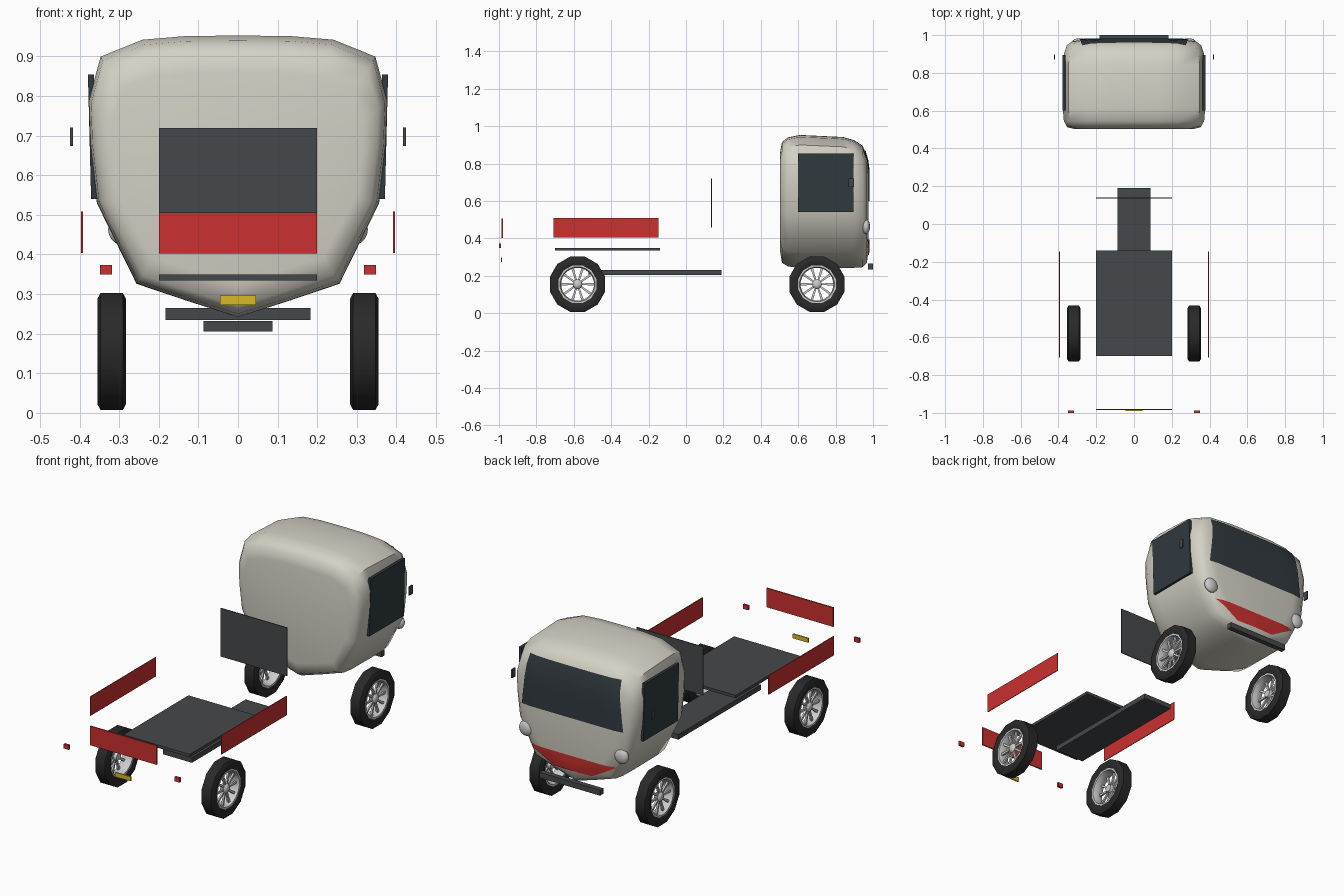
import bpy, bmesh, math
from mathutils import Vector
from mathutils.bvhtree import BVHTree

if "Cube" in bpy.data.objects:
    bpy.data.objects.remove(bpy.data.objects["Cube"])


def material(name, rgb):
    m = bpy.data.materials.new(name)
    m.diffuse_color = (*rgb, 1)
    m.use_nodes = True
    m.node_tree.nodes["Principled BSDF"].inputs["Base Color"].default_value = m.diffuse_color
    return m


CREAM = material("cream", (0.66, 0.64, 0.56))
RED = material("red", (0.6, 0.03, 0.03))
DARK = material("dark", (0.06, 0.065, 0.07))
RUBBER = material("rubber", (0.022, 0.022, 0.022))
GLASS = material("glass", (0.03, 0.042, 0.05))
YELLOW = material("yellow", (0.7, 0.48, 0.02))
SILVER = material("silver", (0.7, 0.7, 0.7))


def finish(bm, name, mat, smooth=None):
    bmesh.ops.recalc_face_normals(bm, faces=bm.faces)
    mesh = bpy.data.meshes.new(name)
    bm.to_mesh(mesh)
    bm.free()
    ob = bpy.data.objects.new(name, mesh)
    bpy.context.collection.objects.link(ob)
    mesh.materials.append(mat)
    if smooth:
        bpy.ops.object.select_all(action='DESELECT')
        ob.select_set(True)
        bpy.context.view_layer.objects.active = ob
        bpy.ops.object.shade_smooth_by_angle(angle=math.radians(smooth))
    return ob


def box(name, x, y, z, mat, lean=0.0):
    """Box from (min, max) ranges; lean shifts the bottom edge in x."""
    bm = bmesh.new()
    bmesh.ops.create_cube(bm, size=1)
    for v in bm.verts:
        low = v.co.z < 0
        v.co = [r[0] + (c + 0.5) * (r[1] - r[0]) for r, c in zip((x, y, z), v.co)]
        if low:
            v.co.x += lean
    return finish(bm, name, mat)


def skin(bm, rings, closed=False):
    """Join equal rings of vertices with quads."""
    n = len(rings[0])
    pairs = list(zip(rings, rings[1:])) + ([(rings[-1], rings[0])] if closed else [])
    for a, b in pairs:
        for i in range(n):
            j = (i + 1) % n
            bm.faces.new((a[i], a[j], b[j], b[i]))


# Cab: rounded shell lofted along y from one tapering cross-section
half = [(0, 1), (0.35, 0.998), (0.64, 0.985), (0.92, 0.925), (1, 0.77), (0.99, 0.62),
        (0.945, 0.41), (0.68, 0.12), (0.35, 0.06), (0, 0)]
section = half + [(-x, t) for x, t in half[-2:0:-1]]
stations = [(0.503, 0.84, 0.86, 0.33), (0.513, 0.94, 0.915, 0.27), (0.545, 0.985, 0.94, 0.25),
            (0.61, 1, 0.953, 0.242), (0.84, 1, 0.942, 0.242), (0.9, 0.985, 0.925, 0.243),
            (0.945, 0.945, 0.895, 0.246), (0.967, 0.87, 0.84, 0.27), (0.977, 0.7, 0.76, 0.34)]
bm = bmesh.new()
rings = [[bm.verts.new((x * s * 0.377, y, lo + t * (hi - lo))) for x, t in section]
         for y, s, hi, lo in stations]
skin(bm, rings)
bm.faces.new(rings[0])
bm.faces.new(rings[-1])
bm.normal_update()
cab_tree = BVHTree.FromBMesh(bm)
finish(bm, "cab", CREAM, 50)


def cab_patch(name, top, bottom, mat, nx=12, nz=5):
    """Sheet laid on the cab face; top and bottom are (half width, z)."""
    bm = bmesh.new()
    rows = []
    for k in range(nz + 1):
        f = k / nz
        w = top[0] + (bottom[0] - top[0]) * f
        z = top[1] + (bottom[1] - top[1]) * f
        row = []
        for i in range(nx + 1):
            x = w * (2 * i / nx - 1)
            hit = cab_tree.ray_cast(Vector((x, 2, z)), Vector((0, -1, 0)))[0]
            row.append(bm.verts.new((x, (hit.y if hit else 0.95) + 0.005, z)))
        rows.append(row)
    for a, b in zip(rows, rows[1:]):
        for i in range(nx):
            bm.faces.new((a[i], b[i], b[i + 1], a[i + 1]))
    return finish(bm, name, mat, 50)


cab_patch("windshield", (0.275, 0.87), (0.305, 0.6), GLASS)
cab_patch("grille", (0.262, 0.395), (0.115, 0.312), RED)
box("front_bumper", (-0.183, 0.183), (0.972, 1.0), (0.235, 0.265), DARK)

# Load bed and chassis
box("chassis_beam", (-0.087, 0.087), (-0.52, 0.19), (0.205, 0.232), DARK)
box("bed_floor", (-0.2, 0.2), (-0.7, -0.14), (0.334, 0.35), DARK)
box("bed_headboard", (-0.2, 0.2), (0.134, 0.139), (0.457, 0.72), DARK)
box("tailgate", (-0.2, 0.2), (-0.986, -0.979), (0.402, 0.506), RED)
box("number_plate", (-0.046, 0.046), (-0.99, -0.983), (0.273, 0.297), YELLOW)


def lathe(name, profile, centre, mat, steps, closed, smooth):
    """Spin an (x, radius) profile about the x axis."""
    bm = bmesh.new()
    rings = []
    for x, r in profile:
        ring = []
        for i in range(steps):
            a = 2 * math.pi * (i + 0.5) / steps
            ring.append(bm.verts.new((centre[0] + x, centre[1] + r * math.cos(a),
                                      centre[2] + r * math.sin(a))))
        rings.append(ring)
    skin(bm, rings, closed)
    if not closed:
        bm.faces.new(rings[0])
        bm.faces.new(rings[-1])
    return finish(bm, name, mat, smooth)


def wheel(prefix, x, y, side):
    c = (x, y, 0.155)
    tyre = [(-0.028, 0.1), (-0.036, 0.118), (-0.036, 0.138), (-0.028, 0.153), (0.028, 0.153),
            (0.036, 0.138), (0.036, 0.118), (0.028, 0.1)]
    lathe(prefix + "_tyre", tyre, c, RUBBER, 12, True, 40)
    rim = [(-0.03, 0.106), (0.03, 0.106), (0.03, 0.094), (0.01, 0.088), (-0.01, 0.088), (-0.03, 0.094)]
    lathe(prefix + "_rim", rim, c, SILVER, 20, True, 35)
    hub = [(-0.012, 0.02), (0.012, 0.026), (0.02, 0.02), (0.024, 0.01)]
    lathe(prefix + "_hub", [(side * (a + 0.004), r) for a, r in hub], c, SILVER, 12, False, 35)
    # Spokes
    bm = bmesh.new()
    for i in range(10):
        a = 2 * math.pi * i / 10
        verts = bmesh.ops.create_cube(bm, size=1)["verts"]
        for v in verts:
            w = 0.009 if v.co.y < 0 else 0.013
            r, t = 0.055 + v.co.y * 0.074, v.co.z * w
            v.co = (c[0] + side * 0.012 + v.co.x * 0.01,
                    c[1] + r * math.cos(a) - t * math.sin(a),
                    c[2] + r * math.sin(a) + t * math.cos(a))
    finish(bm, prefix + "_spokes", SILVER)


# Mirrored parts: wheels, side boards, windows, lamps and mirrors
for s, label in ((1, "right"), (-1, "left")):
    def span(a, b):
        return tuple(sorted((s * a, s * b)))

    wheel("cab_wheel_" + label, s * 0.319, 0.7, s)
    wheel("bed_wheel_" + label, s * 0.319, -0.58, s)
    box("side_board_" + label, span(0.392, 0.396), (-0.708, -0.146), (0.404, 0.508), RED)
    box("tail_light_" + label, span(0.318, 0.349), (-1.0, -0.988), (0.35, 0.374), RED)
    box("side_window_" + label, span(0.364, 0.379), (0.6, 0.895), (0.54, 0.855), GLASS, lean=-s * 0.008)
    box("wing_mirror_" + label, span(0.417, 0.424), (0.87, 0.897), (0.674, 0.721), DARK)
    bm = bmesh.new()
    bmesh.ops.create_uvsphere(bm, u_segments=16, v_segments=10, radius=0.041)
    for v in bm.verts:
        v.co = (v.co.x + s * 0.287, v.co.y * 0.5 + 0.963, v.co.z + 0.463)
    finish(bm, "headlight_" + label, SILVER, 60)
